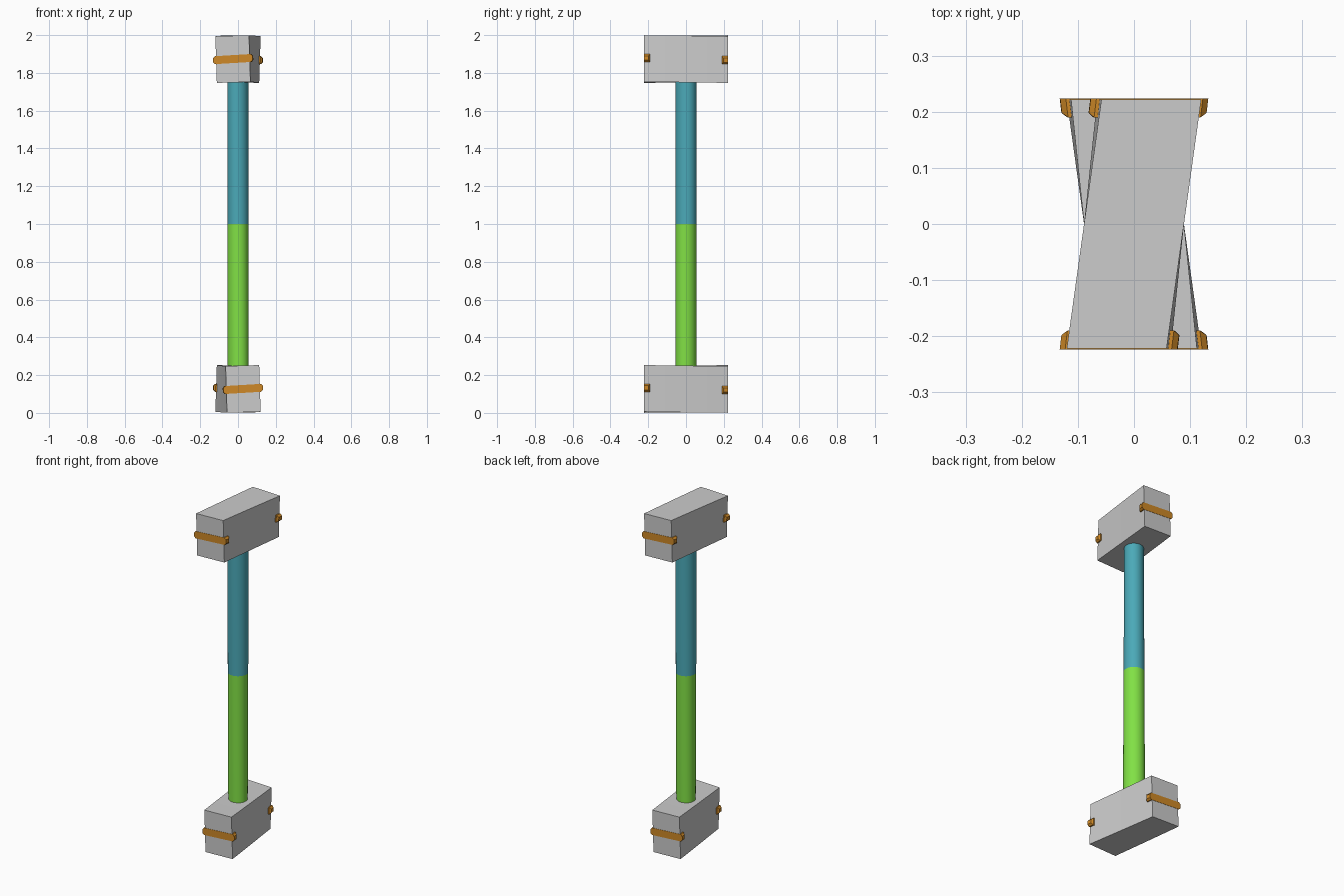
import bpy, bmesh, math
from mathutils import Matrix

if "Cube" in bpy.data.objects:
    bpy.data.objects.remove(bpy.data.objects["Cube"])

TWIST = 0.031 / 0.222   # radians of twist about y per unit of y
BAR_TILT = 0.03


def material(name, rgb):
    m = bpy.data.materials.new(name)
    m.diffuse_color = (*rgb, 1)
    m.use_nodes = True
    m.node_tree.nodes["Principled BSDF"].inputs["Base Color"].default_value = m.diffuse_color
    return m


teal = material("teal", (0.07, 0.40, 0.48))
green = material("green", (0.22, 0.75, 0.06))
orange = material("orange", (0.62, 0.25, 0.02))


def finish(bm, name, mat=None, smooth=False):
    # the whole model is slightly twisted about the y axis through z = 1
    for v in bm.verts:
        a = -v.co.y * TWIST
        x, h = v.co.x, v.co.z - 1
        v.co.x = x * math.cos(a) - h * math.sin(a)
        v.co.z = 1 + x * math.sin(a) + h * math.cos(a)
    bmesh.ops.recalc_face_normals(bm, faces=bm.faces[:])
    mesh = bpy.data.meshes.new(name)
    bm.to_mesh(mesh)
    bm.free()
    ob = bpy.data.objects.new(name, mesh)
    bpy.context.collection.objects.link(ob)
    if mat:
        mesh.materials.append(mat)
    if smooth:
        bpy.context.view_layer.objects.active = ob
        ob.select_set(True)
        bpy.ops.object.shade_smooth_by_angle(angle=math.radians(40))
        ob.select_set(False)


def add_box(bm, size, loc):
    m = Matrix.Translation(loc) @ Matrix.Diagonal((*size, 1))
    return bmesh.ops.create_cube(bm, size=1, matrix=m)["verts"]


for side, label, mat in ((1, "upper", teal), (-1, "lower", green)):
    # end block, split along its length so the twist stays even
    bm = bmesh.new()
    add_box(bm, (0.178, 0.444, 0.247), (0, 0, 1 + side * 0.8735))
    bmesh.ops.subdivide_edges(
        bm, edges=[e for e in bm.edges if abs(e.verts[0].co.y - e.verts[1].co.y) > 0.1],
        cuts=3, use_grid_fill=True)
    finish(bm, label + "_block")

    # half of the central rod
    bm = bmesh.new()
    bmesh.ops.create_cone(bm, cap_ends=True, segments=32, radius1=0.055, radius2=0.055,
                          depth=0.76, matrix=Matrix.Translation((0, 0, 1 + side * 0.38)))
    finish(bm, label + "_rod", mat, True)

    # cross bars set into the block ends, with narrowed tips
    for f, end in ((-1, "front"), (1, "back")):
        bm = bmesh.new()
        z = 1 + side * 0.8735
        rings = []
        for x, half_h, inner in ((-0.105, 0.011, 0.198), (-0.095, 0.021, 0.190),
                                 (0.095, 0.021, 0.190), (0.105, 0.011, 0.198)):
            rings.append([bm.verts.new((x, f * y, z + s * half_h - f * x * BAR_TILT))
                          for y, s in ((inner, -1), (0.2235, -1), (0.2235, 1), (inner, 1))])
        for a, b in zip(rings, rings[1:]):
            for i in range(4):
                j = (i + 1) % 4
                bm.faces.new((a[i], a[j], b[j], b[i]))
        bm.faces.new(rings[0])
        bm.faces.new(rings[-1])
        finish(bm, f"{label}_{end}_bar", orange)
